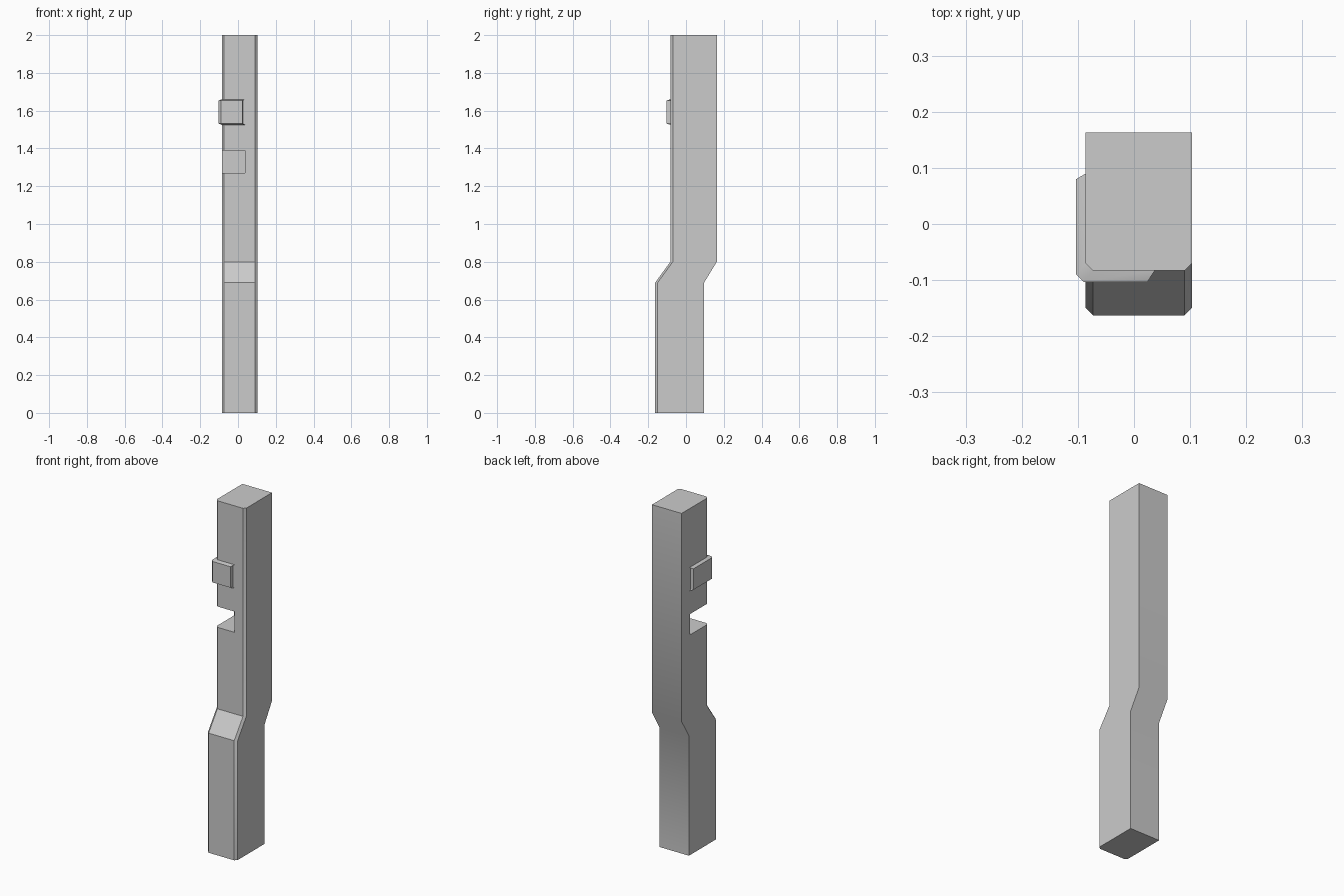
import bpy
import bmesh
import math

cube = bpy.data.objects.get("Cube")
if cube:
    bpy.data.objects.remove(cube, do_unlink=True)

grey = bpy.data.materials.new("plain_grey")
grey.use_nodes = True
colour = (0.6, 0.6, 0.6, 1.0)
grey.diffuse_color = colour
grey.node_tree.nodes["Principled BSDF"].inputs["Base Color"].default_value = colour


def loft(name, sections):
    """Solid through (height, outline) sections with matching point counts."""
    bm = bmesh.new()
    rings = [[bm.verts.new((x, y, z)) for x, y in outline] for z, outline in sections]
    for low, high in zip(rings, rings[1:]):
        for i in range(len(low)):
            j = (i + 1) % len(low)
            bm.faces.new((low[i], low[j], high[j], high[i]))
    bm.faces.new(rings[0])
    bm.faces.new(rings[-1])
    bmesh.ops.recalc_face_normals(bm, faces=bm.faces)
    mesh = bpy.data.meshes.new(name)
    bm.to_mesh(mesh)
    bm.free()
    mesh.materials.append(grey)
    obj = bpy.data.objects.new(name, mesh)
    bpy.context.collection.objects.link(obj)
    return obj


def activate(obj):
    bpy.ops.object.select_all(action='DESELECT')
    obj.select_set(True)
    bpy.context.view_layer.objects.active = obj


LEFT, RIGHT, CHAMFER = -0.086, 0.103, 0.013
FRONT, BACK = -0.083, 0.163


def post_outline(front, back):
    return [(LEFT, back), (LEFT, front + CHAMFER), (LEFT + CHAMFER, front),
            (RIGHT - CHAMFER, front), (RIGHT, front + CHAMFER), (RIGHT, back)]


# Cranked post with chamfered front corners
lower = post_outline(-0.163, 0.096)
upper = post_outline(FRONT, BACK)
post = loft("post", [(0, lower), (0.69, lower), (0.80, upper), (2, upper)])

# Notch cut out of the front corner
notch = [(-0.3, 0.085), (-0.3, -0.3), (0.037, -0.3), (0.037, 0.085)]
cutter = loft("notch_cutter", [(1.27, notch), (1.39, notch)])
cutter.hide_render = True
activate(post)
cut = post.modifiers.new("notch", 'BOOLEAN')
cut.operation = 'DIFFERENCE'
cut.solver = 'EXACT'
cut.object = cutter
bpy.ops.object.modifier_apply(modifier=cut.name)
bpy.data.objects.remove(cutter, do_unlink=True)

# Raised plate wrapped around the same corner, with sloped edges
base = [(LEFT, 0.09), (LEFT, FRONT + CHAMFER), (LEFT + CHAMFER, FRONT),
        (0.037, FRONT), (0.037, 0.09)]
raised = [(-0.103, 0.08), (-0.103, -0.09), (-0.09, -0.103),
          (0.024, -0.103), (0.037, 0.09)]
plate = loft("corner_plate", [(1.525, base), (1.532, raised),
                              (1.653, raised), (1.66, base)])

for part in (post, plate):
    activate(part)
    bpy.ops.object.shade_smooth_by_angle(angle=math.radians(33))
